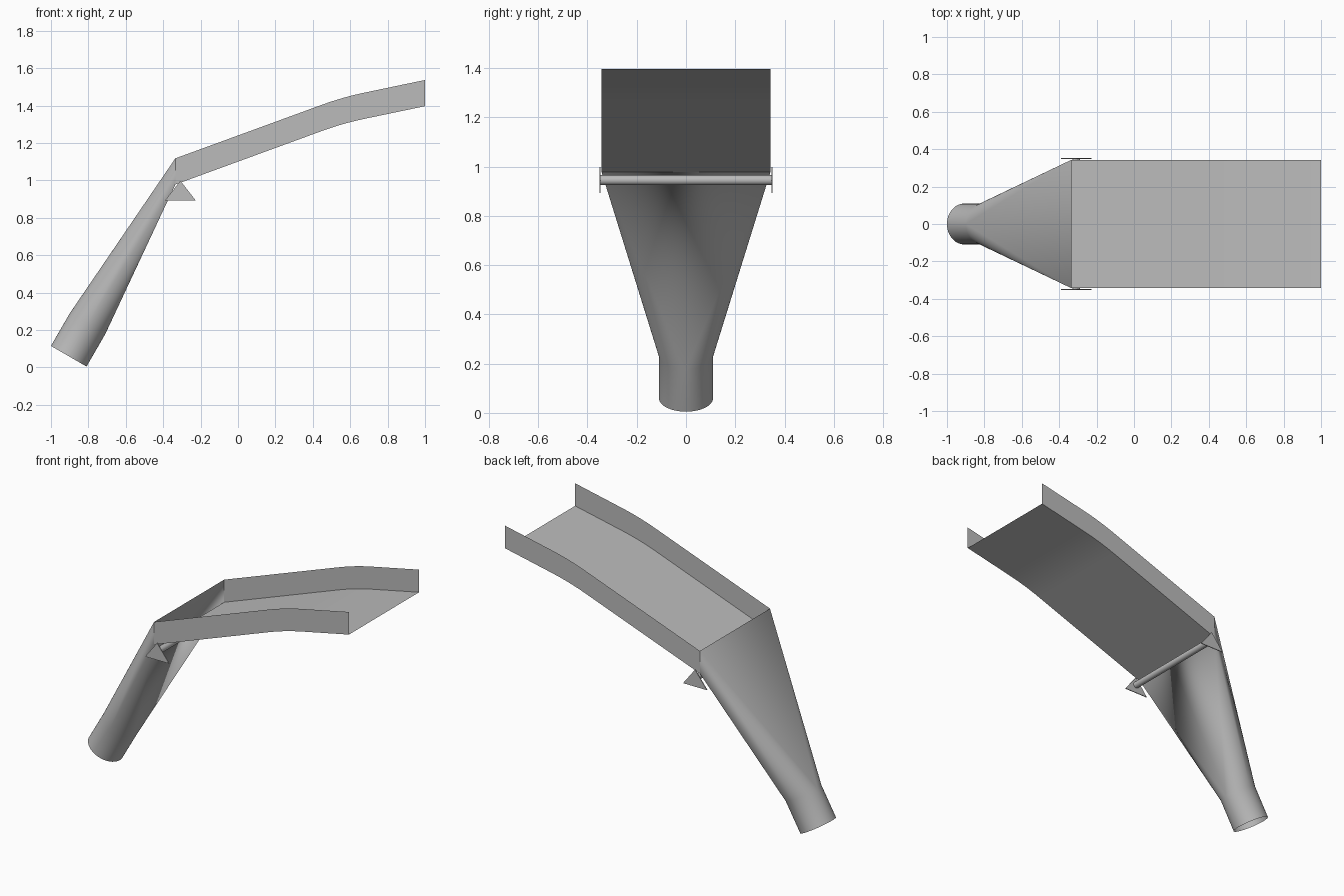
import bpy, bmesh, math
from mathutils import Vector

cube = bpy.data.objects.get("Cube")
if cube:
    bpy.data.objects.remove(cube, do_unlink=True)

steel = bpy.data.materials.new("plain grey steel")
steel.use_nodes = True
GREY = (0.5, 0.5, 0.5, 1)
steel.diffuse_color = GREY
steel.node_tree.nodes["Principled BSDF"].inputs["Base Color"].default_value = GREY

HALF_WIDTH = 0.343
WALL = 0.14
MOUTH_X, MOUTH_Z = -0.335, 0.978


def finish(bm, name, recalc=True):
    if recalc:
        bmesh.ops.recalc_face_normals(bm, faces=bm.faces)
    mesh = bpy.data.meshes.new(name)
    bm.to_mesh(mesh)
    bm.free()
    mesh.materials.append(steel)
    obj = bpy.data.objects.new(name, mesh)
    bpy.context.collection.objects.link(obj)
    bpy.ops.object.select_all(action="DESELECT")
    obj.select_set(True)
    bpy.context.view_layer.objects.active = obj
    bpy.ops.object.shade_smooth_by_angle(angle=math.radians(30))
    return obj


# Side profile of the trough: straight run, soft bend, flatter run
start, knee, end = Vector((MOUTH_X, MOUTH_Z)), Vector((0.56, 1.305)), Vector((1, 1.397))
a = knee + (start - knee).normalized() * 0.12
b = knee + (end - knee).normalized() * 0.12
bend = [a.lerp(knee, t / 8).lerp(knee.lerp(b, t / 8), t / 8) for t in range(9)]
profile = [start] + bend + [end]

# Open trough: floor with a thin upright wall on each side
bm = bmesh.new()
section = [(-HALF_WIDTH, WALL), (-HALF_WIDTH, 0), (HALF_WIDTH, 0), (HALF_WIDTH, WALL)]
rows = [[bm.verts.new((p.x, y, p.y + h)) for y, h in section] for p in profile]
for r0, r1 in zip(rows, rows[1:]):
    for i in range(3):
        bm.faces.new((r0[i], r1[i], r1[i + 1], r0[i + 1]))
finish(bm, "trough", recalc=False)

# Funnel from the rectangular mouth to a round collar, then the outlet pipe
SIDES, RADIUS = 48, 0.11
quarter = SIDES // 4
axis = Vector((0.5, 0, 0.866))
across, upper = Vector((0, 1, 0)), Vector((-0.866, 0, 0.5))
pipe_end = Vector((-0.905, 0, 0.06))


def ring(bm, centre):
    angles = [math.tau * i / SIDES for i in range(SIDES)]
    return [bm.verts.new(centre + RADIUS * (across * math.cos(t) + upper * math.sin(t)))
            for t in angles]


bm = bmesh.new()
low, high = ring(bm, pipe_end), ring(bm, pipe_end + axis * 0.2)
for i in range(SIDES):
    j = (i + 1) % SIDES
    bm.faces.new((low[i], low[j], high[j], high[i]))
corners = [bm.verts.new((MOUTH_X, sy * HALF_WIDTH, MOUTH_Z + h))
           for sy, h in ((1, WALL), (-1, WALL), (-1, 0), (1, 0))]
for q, corner in enumerate(corners):
    for i in range(q * quarter, (q + 1) * quarter):
        bm.faces.new((high[i], high[(i + 1) % SIDES], corner))
    bm.faces.new((corner, high[(q + 1) * quarter % SIDES], corners[(q + 1) % 4]))
finish(bm, "funnel_and_pipe")

# Support bar under the joint
bpy.ops.mesh.primitive_cylinder_add(vertices=24, radius=0.02, depth=0.696,
                                    location=(-0.308, 0, 0.945),
                                    rotation=(math.pi / 2, 0, 0))
bar = bpy.context.object
bar.name = "support_bar"
bar.data.materials.append(steel)
bpy.ops.object.shade_smooth_by_angle(angle=math.radians(30))

# Triangular end plates of the bar
for side, name in ((1, "left_bar_plate"), (-1, "right_bar_plate")):
    bm = bmesh.new()
    face = bm.faces.new([bm.verts.new((x, side * 0.347, z)) for x, z in
                         ((-0.308, 0.998), (-0.39, 0.893), (-0.226, 0.893))])
    out = bmesh.ops.extrude_face_region(bm, geom=[face])["geom"]
    moved = [v for v in out if isinstance(v, bmesh.types.BMVert)]
    bmesh.ops.translate(bm, verts=moved, vec=(0, side * 0.005, 0))
    finish(bm, name)
